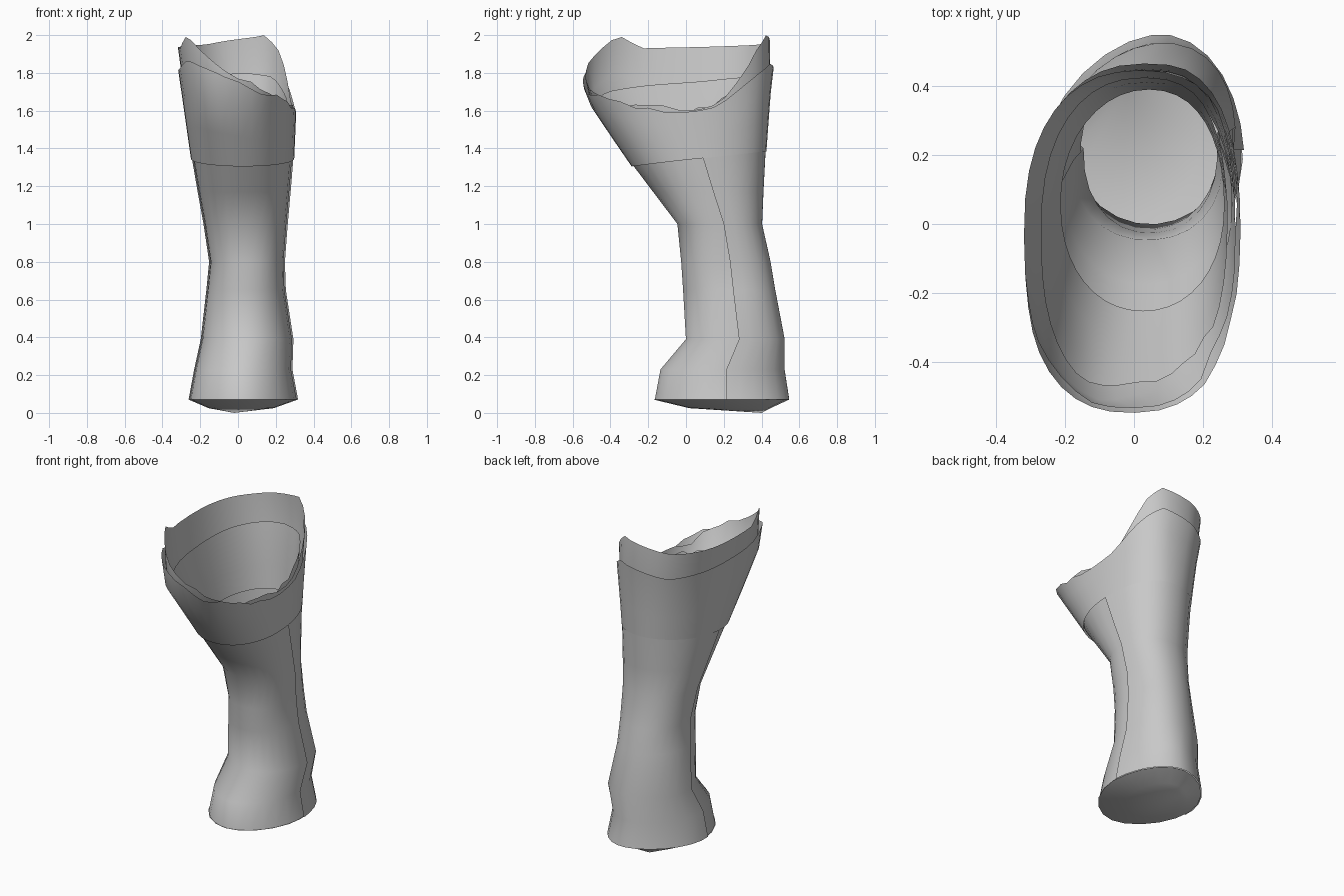
import bpy, bmesh, math, random

random.seed(4)
cube = bpy.data.objects.get("Cube")
if cube:
    bpy.data.objects.remove(cube, do_unlink=True)

grey = bpy.data.materials.new("plain_grey")
grey.use_nodes = True
grey.diffuse_color = (0.58, 0.58, 0.58, 1)
grey.node_tree.nodes["Principled BSDF"].inputs["Base Color"].default_value = (0.58, 0.58, 0.58, 1)

# Body outline by height: z, x min, x max, y min, y max, roundness power, rear skew
SECTIONS = [
    (0.07, -0.26, 0.315, -0.17, 0.545, 1.08, 0.05),
    (0.23, -0.23, 0.285, -0.14, 0.52, 1.08, 0.04),
    (0.39, -0.195, 0.29, -0.005, 0.52, 1.0, 0.04),
    (0.65, -0.165, 0.25, -0.02, 0.47, 0.95, 0.02),
    (0.80, -0.15, 0.245, -0.03, 0.445, 0.92, 0.01),
    (1.00, -0.18, 0.26, -0.05, 0.40, 0.92, 0.01),
    (1.33, -0.24, 0.29, -0.30, 0.415, 0.95, 0.02),
    (1.68, -0.29, 0.305, -0.535, 0.44, 0.82, 0.03),
    (1.85, -0.315, 0.31, -0.545, 0.46, 0.8, 0.03),
    (2.00, -0.335, 0.31, -0.51, 0.45, 0.8, 0.03),
]

# Rim heights by angle, counted from +x towards +y
COLLAR_RIM = [(0, 1.6), (25, 1.67), (40, 1.78), (50, 1.9), (71, 2.0), (120, 1.95),
              (198, 1.93), (219, 2.0), (250, 1.86), (285, 1.7), (315, 1.64), (360, 1.6)]
OUTER_RIM = [(0, 1.59), (25, 1.65), (50, 1.78), (71, 1.85), (120, 1.79), (195, 1.82),
             (219, 1.87), (250, 1.81), (285, 1.71), (315, 1.65), (360, 1.59)]
LINING_RIM = [(0, 1.57), (60, 1.78), (90, 1.8), (150, 1.77), (200, 1.73), (230, 1.7),
              (270, 1.61), (360, 1.57)]


def lookup(table, key):
    """Straight-line interpolation of the values after the first column."""
    key = min(max(key, table[0][0]), table[-1][0])
    for a, b in zip(table, table[1:]):
        if key <= b[0]:
            f = (key - a[0]) / (b[0] - a[0])
            return [u + (v - u) * f for u, v in zip(a[1:], b[1:])]


def body_point(angle, z, offset=0.0):
    x0, x1, y0, y1, power, skew = lookup(SECTIONS, z)
    c, s = math.cos(math.radians(angle)), math.sin(math.radians(angle))
    x = math.copysign(abs(c) ** power, c) * ((x1 - x0) / 2 + offset)
    y = math.copysign(abs(s) ** power, s) * ((y1 - y0) / 2 + offset)
    return ((x0 + x1) / 2 + x + skew * max(s, 0) ** 2, (y0 + y1) / 2 + y, z)


def finish(name, bm):
    mesh = bpy.data.meshes.new(name)
    bm.to_mesh(mesh)
    bm.free()
    obj = bpy.data.objects.new(name, mesh)
    bpy.context.collection.objects.link(obj)
    mesh.materials.append(grey)
    bpy.ops.object.select_all(action='DESELECT')
    obj.select_set(True)
    bpy.context.view_layer.objects.active = obj
    bpy.ops.object.shade_smooth_by_angle(angle=math.radians(80))


def shell(name, start, end, steps, levels, offset):
    """Sheet around the body; levels(angle) lists heights from low to high."""
    bm = bmesh.new()
    columns = []
    for i in range(steps + 1):
        angle = start + (end - start) * i / steps
        columns.append([bm.verts.new(body_point(angle, z, offset)) for z in levels(angle % 360)])
    for a, b in zip(columns, columns[1:]):
        for j in range(len(a) - 1):
            bm.faces.new((a[j], b[j], b[j + 1], a[j + 1]))
    bmesh.ops.remove_doubles(bm, verts=bm.verts[:], dist=0.0001)
    finish(name, bm)


def seam(angle):
    # Cuff seam is higher at the back than at the front
    return 1.345 + 0.04 * math.sin(math.radians(angle))


def leg_levels(angle):
    return [s[0] for s in SECTIONS[:6]] + [1.17, seam(angle) + 0.02]


def cuff_levels(rim, ragged):
    def levels(angle):
        top = lookup(rim, angle)[0]
        if angle > 270 or 0 < angle < 30:
            top += random.uniform(-ragged, ragged)
        low = seam(angle)
        return [low + (top - low) * f for f in (0, 0.35, 0.7, 1)]
    return levels


# Overlapping front and back halves of the foot and leg
shell("front_leg_and_foot", 178, 370, 14, leg_levels, -0.004)
shell("back_leg", 5, 187, 14, leg_levels, 0.004)

# Flared cuff of three layers with a ragged low side
shell("outer_cuff", 0, 360, 40, cuff_levels(OUTER_RIM, 0.02), 0.007)
shell("collar", 0, 360, 40, cuff_levels(COLLAR_RIM, 0.03), -0.008)
shell("lining", 0, 360, 40, cuff_levels(LINING_RIM, 0.02), -0.03)

# Shallow domed sole
bm = bmesh.new()
rings = []
for scale, z in ((1, 0.07), (0.6, 0.025)):
    ring = []
    for i in range(20):
        x, y, _ = body_point(i * 18, 0.07)
        ring.append(bm.verts.new((x * scale, 0.3 + (y - 0.3) * scale, z)))
    rings.append(ring)
tip = bm.verts.new((-0.02, 0.4, 0.0))
for i in range(20):
    k = (i + 1) % 20
    bm.faces.new((rings[0][k], rings[0][i], rings[1][i], rings[1][k]))
    bm.faces.new((rings[1][k], rings[1][i], tip))
finish("sole", bm)
